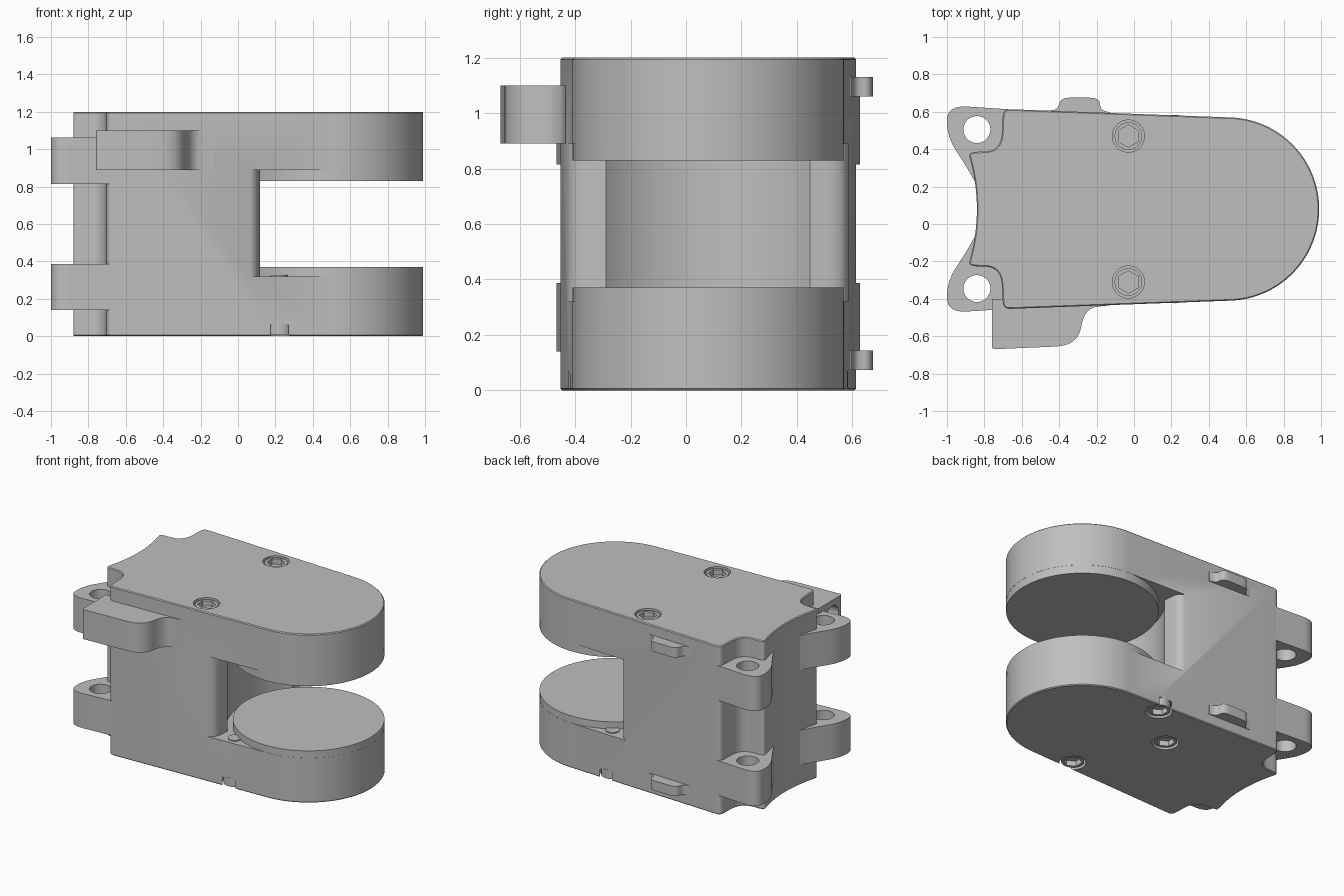
import bpy, bmesh
from math import sin, cos, radians, pi
from mathutils import Vector, Matrix

if "Cube" in bpy.data.objects:
    bpy.data.objects.remove(bpy.data.objects["Cube"], do_unlink=True)

MID = 0.08            # y of the symmetry plane
HEIGHT = 1.2

grey = bpy.data.materials.new("plain grey")
grey.use_nodes = True
grey.diffuse_color = (0.52, 0.52, 0.52, 1)
grey.node_tree.nodes["Principled BSDF"].inputs["Base Color"].default_value = (0.52, 0.52, 0.52, 1)


def arc(cx, cy, r, start, end, n):
    angles = [radians(start + (end - start) * i / n) for i in range(n + 1)]
    return [(cx + r * cos(a), cy + r * sin(a), 0) for a in angles]


def mirrored(points):
    return [(x, 2 * MID - y, r) for x, y, r in reversed(points)]


def rounded(points, steps=8):
    """Outline from (x, y, corner radius) points."""
    out = []
    for i, (x, y, r) in enumerate(points):
        p = Vector((x, y))
        if not r:
            out.append(p)
            continue
        a = Vector(points[i - 1][:2]) - p
        b = Vector(points[(i + 1) % len(points)][:2]) - p
        pa = p + a.normalized() * min(r, a.length * 0.49)
        pb = p + b.normalized() * min(r, b.length * 0.49)
        for k in range(steps + 1):
            t = k / steps
            out.append(pa * (1 - t) ** 2 + p * 2 * t * (1 - t) + pb * t * t)
    return out


def finish(bm, name):
    bmesh.ops.recalc_face_normals(bm, faces=bm.faces)
    mesh = bpy.data.meshes.new(name)
    bm.to_mesh(mesh)
    bm.free()
    mesh.materials.append(grey)
    obj = bpy.data.objects.new(name, mesh)
    bpy.context.collection.objects.link(obj)
    return obj


def prism(name, points, z0, z1, chamfer=0):
    bm = bmesh.new()
    face = bm.faces.new([bm.verts.new((p.x, p.y, z0)) for p in rounded(points)])
    new = bmesh.ops.extrude_face_region(bm, geom=[face])["geom"]
    bmesh.ops.translate(bm, vec=(0, 0, z1 - z0),
                        verts=[v for v in new if isinstance(v, bmesh.types.BMVert)])
    if chamfer:
        rim = [e for e in bm.edges if abs(e.verts[0].co.z - e.verts[1].co.z) < 1e-5]
        bmesh.ops.bevel(bm, geom=rim, offset=chamfer, segments=1, affect='EDGES')
    return finish(bm, name)


def cylinder(name, x, y, r, z0, z1, sides=32):
    bm = bmesh.new()
    bmesh.ops.create_cone(bm, cap_ends=True, segments=sides, radius1=r, radius2=r,
                          depth=z1 - z0, matrix=Matrix.Translation((x, y, (z0 + z1) / 2)))
    return finish(bm, name)


def cut(obj, cutter):
    mod = obj.modifiers.new("cut", 'BOOLEAN')
    mod.operation = 'DIFFERENCE'
    mod.solver = 'EXACT'
    mod.object = cutter
    bpy.context.view_layer.objects.active = obj
    bpy.ops.object.modifier_apply(modifier=mod.name)
    bpy.data.objects.remove(cutter, do_unlink=True)


# Body: round nose, slightly flared sides, scalloped hinge end
notch = [(-0.70, 0.615, 0.04), (-0.71, 0.39, 0.10), (-0.885, 0.385, 0.05)]
outline = (arc(0.5, MID, 0.49, -88, 88, 64) + notch
           + arc(-1.84, MID, 1.0, 15, -15, 16) + mirrored(notch))
body = prism("body", outline, 0, HEIGHT, 0.006)

# Open jaw between the two plates, with a hollow back wall
horn = [(0.05, -0.6, 0), (0.05, -0.435, 0), (0.11, -0.40, 0.06)]
jaw = (horn + arc(0.5, MID, 0.53, 224, 136, 32) + mirrored(horn)
       + [(1.3, 0.76, 0), (1.3, -0.6, 0)])
cut(body, prism("jaw_cutter", jaw, 0.32, 0.89))

# Round pads on the inner faces of the plates
for name, z0, z1 in (("lower_pad", 0.32, 0.37), ("upper_pad", 0.83, 0.89)):
    cylinder(name, 0.5, MID, 0.489, z0, z1, 128)

# Hinge lugs with pin holes
lug = [(-0.62, 0.61, 0), (-1.0, 0.635, 0.11), (-1.0, 0.47, 0.08),
       (-0.848, 0.23, 0.12), (-0.80, 0.1, 0), (-0.62, 0.2, 0)]
for level, z0 in (("lower", 0.14), ("upper", 0.815)):
    for side, pts, y in (("back", lug, 0.505), ("front", mirrored(lug), 2 * MID - 0.505)):
        ear = prism(level + "_" + side + "_lug", pts, z0, z0 + 0.247)
        cut(ear, cylinder("pin_cutter", -0.84, y, 0.072, z0 - 0.1, z0 + 0.4, 48))

# Side block on the front, bored from its end
block = prism("side_block", [(-0.76, -0.40, 0), (-0.76, -0.67, 0.02), (-0.30, -0.65, 0.12),
                             (-0.265, -0.45, 0.12), (-0.13, -0.435, 0), (-0.2, -0.40, 0)],
              0.89, 1.10)
bore = cylinder("bore_cutter", 0, 0, 0.07, -0.3, 0.3)
bore.data.transform(Matrix.Translation((-0.7, -0.56, 0.99)) @ Matrix.Rotation(pi / 2, 4, 'Y'))
cut(block, bore)

# Small clips on the back
clip = [(-0.14, 0.58, 0), (-0.13, 0.597, 0), (-0.18, 0.61, 0.04), (-0.185, 0.675, 0.05),
        (-0.39, 0.675, 0.04), (-0.41, 0.61, 0.04), (-0.46, 0.607, 0), (-0.44, 0.58, 0)]
for name, z0 in (("lower_clip", 0.073), ("upper_clip", 1.06)):
    prism(name, clip, z0, z0 + 0.07)

# Socket screws sunk into the top and the bottom
top_screws = [(-0.03, 0.47), (-0.03, -0.31)]
bottom_screws = [(0.22, 0.51), (0.22, -0.35), (-0.07, 0.23)]
for spots, face, inward, label in ((top_screws, HEIGHT, -1, "top_screw_"),
                                   (bottom_screws, 0, 1, "bottom_screw_")):
    def span(a, b):
        return sorted((face + inward * a, face + inward * b))
    for i, (x, y) in enumerate(spots):
        cut(body, cylinder("recess_cutter", x, y, 0.086, *span(-0.05, 0.06)))
        head = cylinder(label + str(i + 1), x, y, 0.074, *span(0.008, 0.07))
        cut(head, cylinder("hex_cutter", x, y, 0.06, *span(-0.05, 0.045), sides=6))

# Bolt ends showing on the lower shelf
for i, (x, y) in enumerate(bottom_screws[:2]):
    cylinder("bolt_end_" + str(i + 1), x, y, 0.045, 0.29, 0.327)

# Smooth curved walls, keep hard edges sharp
for obj in bpy.context.scene.objects:
    obj.select_set(obj.type == 'MESH')
    if obj.type == 'MESH':
        bpy.context.view_layer.objects.active = obj
bpy.ops.object.shade_smooth_by_angle(angle=radians(30))
